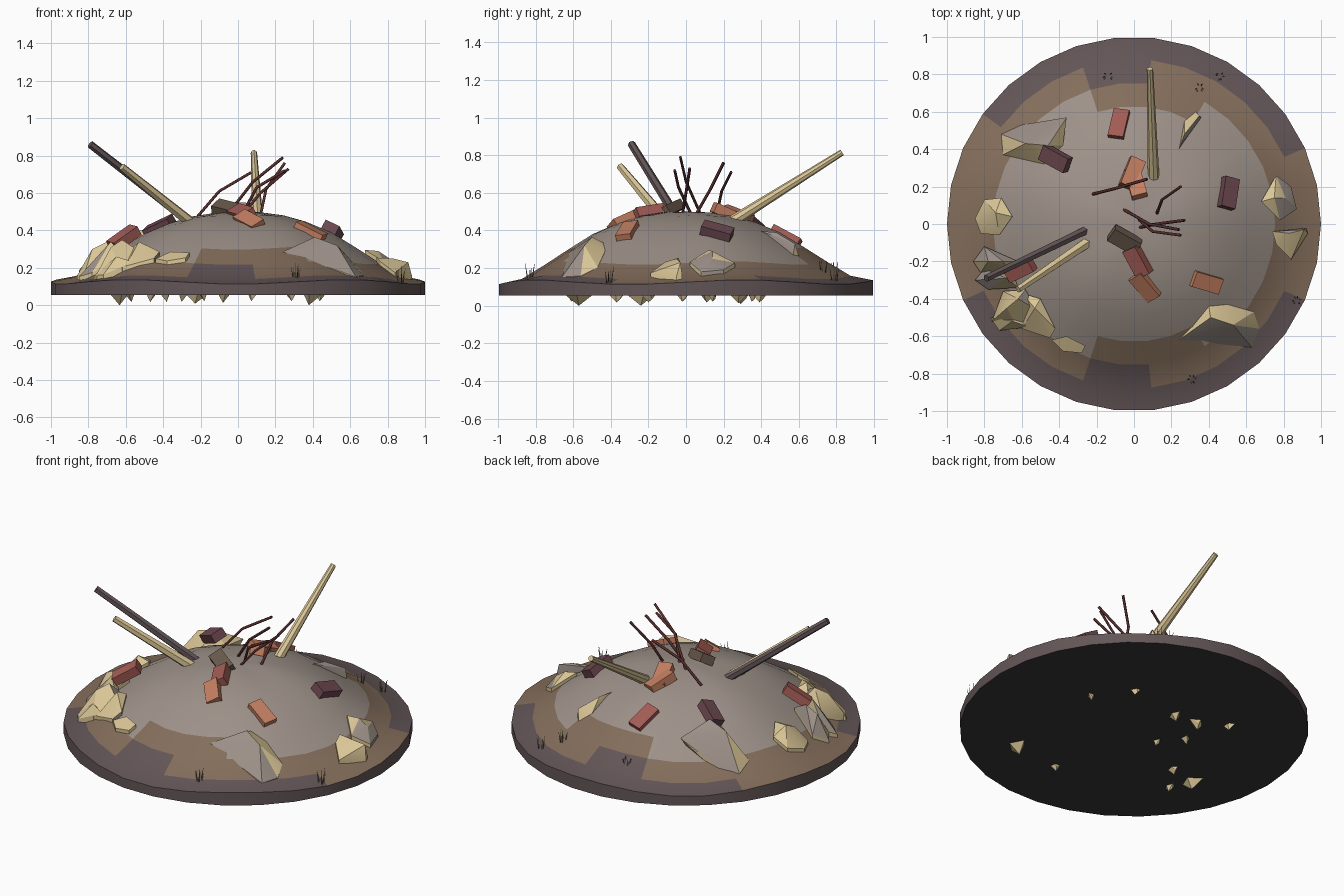
import bpy, bmesh, math, random
from mathutils import Vector, Quaternion

random.seed(4)
if "Cube" in bpy.data.objects:
    bpy.data.objects.remove(bpy.data.objects["Cube"])


def material(name, *rgb):
    mat = bpy.data.materials.new(name)
    mat.use_nodes = True
    mat.diffuse_color = (*rgb, 1)
    mat.node_tree.nodes["Principled BSDF"].inputs["Base Color"].default_value = (*rgb, 1)
    return mat


taupe = material("taupe dust", .34, .285, .25)
brown = material("brown earth", .23, .155, .105)
dark = material("dark purple grey", .125, .092, .095)
black = material("underside charcoal", .045, .04, .038)
cream = material("cream stone", .71, .57, .31)
red = material("red brick", .36, .105, .09)
orange = material("orange brick", .55, .21, .12)
purple = material("purple brick", .15, .065, .08)
umber = material("umber brick", .14, .10, .07)
rust = material("rusty iron", .10, .028, .028)


def finish(name, bm, mats, smooth=None):
    """Turn a bmesh into a named object with its materials and shading."""
    bmesh.ops.recalc_face_normals(bm, faces=bm.faces)
    mesh = bpy.data.meshes.new(name)
    bm.to_mesh(mesh)
    bm.free()
    for mat in mats:
        mesh.materials.append(mat)
    obj = bpy.data.objects.new(name, mesh)
    bpy.context.collection.objects.link(obj)
    if smooth:
        bpy.ops.object.select_all(action='DESELECT')
        bpy.context.view_layer.objects.active = obj
        obj.select_set(True)
        bpy.ops.object.shade_smooth_by_angle(angle=math.radians(smooth))
    return obj


# Mound profile: radius and height, from the top outwards
PROFILE = [(0, .5), (.12, .495), (.25, .475), (.37, .44), (.5, .385),
           (.63, .305), (.755, .225), (.88, .15), (1, .125)]
SIDES = 30


def ground(x, y):
    """Height of the mound at a point."""
    r = min(math.hypot(x, y), .999)
    for (r0, z0), (r1, z1) in zip(PROFILE, PROFILE[1:]):
        if r <= r1:
            wave = math.sin(5 * math.atan2(y, x)) * .012 * r
            return z0 + (z1 - z0) * (r - r0) / (r1 - r0) + .015 * x * (1 - r) + wave


def band_material(ring, sector):
    """Soil colour of a mound face: taupe heart, brown band, dark edge."""
    if ring == 5:
        return 1 if sector in (5, 6, 7, 8, 21, 22, 23, 24) else 0
    if ring == 6:
        return 2 if sector in (7, 8, 21, 22) else 1
    if ring == 7:
        return 1 if sector in (0, 1, 28, 29) or 12 <= sector <= 16 else 2
    return 0


# Mound
bm = bmesh.new()
apex = bm.verts.new((0, 0, ground(0, 0)))
rings = []
for r, z in PROFILE[1:]:
    ring = []
    for k in range(SIDES):
        a = math.tau * k / SIDES
        x, y = r * math.cos(a), r * math.sin(a)
        ring.append(bm.verts.new((x, y, ground(x, y))))
    rings.append(ring)
base = [bm.verts.new((v.co.x, v.co.y, .055)) for v in rings[-1]]
for k in range(SIDES):
    n = (k + 1) % SIDES
    bm.faces.new((apex, rings[0][k], rings[0][n]))
    for i in range(len(rings) - 1):
        face = bm.faces.new((rings[i][k], rings[i + 1][k], rings[i + 1][n], rings[i][n]))
        face.material_index = band_material(i + 1, k)
    bm.faces.new((rings[-1][k], base[k], base[n], rings[-1][n])).material_index = 2
bm.faces.new(base).material_index = 3
finish("rubble_mound", bm, [taupe, brown, dark, black], 40)


def hull(name, points, grey_side):
    """Convex chunk; facets turned towards grey_side are dusty."""
    bm = bmesh.new()
    for p in points:
        bm.verts.new(p)
    out = bmesh.ops.convex_hull(bm, input=bm.verts)
    loose = [v for v in bm.verts if not v.link_faces]
    bmesh.ops.delete(bm, geom=loose, context='VERTS')
    bmesh.ops.recalc_face_normals(bm, faces=bm.faces)
    if grey_side:
        d = Vector(grey_side).normalized()
        for f in bm.faces:
            f.material_index = int(f.normal.dot(d) > .72)
    finish(name, bm, [cream, taupe], 25)


def stone(name, outline, peaks, grey_side=None, lift=.02):
    """Stone bedded in the mound: outline on the ground plus raised peaks."""
    points = list(peaks)
    for x, y in outline:
        points += [(x, y, ground(x, y) - .04), (x, y, ground(x, y) + lift)]
    hull(name, points, grey_side)


# Stones
stone("front_boulder", [(.24, -.62), (.4, -.44), (.5, -.43), (.64, -.47), (.67, -.56), (.63, -.66)],
      [(.41, -.5, .365), (.3, -.57, .31), (.53, -.54, .32)], (.6, -.8, .25), 0)
stone("back_boulder", [(-.71, .48), (-.6, .53), (-.39, .52), (-.38, .42), (-.48, .32), (-.7, .37)],
      [(-.46, .42, .42), (-.58, .43, .38), (-.36, .57, .33)], (-.1, .6, .7), 0)
stone("left_stone", [(-.85, .03), (-.8, .13), (-.71, .14), (-.65, .04), (-.72, -.06), (-.82, -.05)],
      [(-.74, .06, .32)])
stone("left_slab_upper", [(-.86, -.2), (-.8, -.12), (-.62, -.2), (-.66, -.27), (-.82, -.26)],
      [(-.7, -.2, .34), (-.78, -.2, .3)], (-.3, .6, .6))
stone("left_slab_lower", [(-.85, -.3), (-.8, -.24), (-.64, -.28), (-.62, -.34), (-.78, -.35)],
      [(-.68, -.29, .34)], (-.8, -.1, .5))
stone("corner_slab", [(-.76, -.52), (-.7, -.36), (-.58, -.35), (-.52, -.46), (-.62, -.56)],
      [(-.62, -.4, .35), (-.68, -.45, .31)], (.8, .2, .5))
stone("corner_boulder", [(-.6, -.37), (-.5, -.4), (-.42, -.56), (-.45, -.61), (-.6, -.56)],
      [(-.53, -.45, .34), (-.49, -.53, .29)], (.5, -.7, .4))
stone("corner_chip", [(-.77, -.5), (-.62, -.5), (-.56, -.55), (-.72, -.57)],
      [(-.65, -.52, .26)])
stone("front_chip", [(-.44, -.62), (-.36, -.6), (-.26, -.65), (-.28, -.69), (-.38, -.68)],
      [(-.35, -.64, .26)])
stone("right_stone", [(.68, .12), (.76, .26), (.84, .2), (.87, .08), (.78, .02)],
      [(.75, .14, .29), (.81, .14, .25)], (.8, -.2, .4))
stone("right_chip", [(.74, -.04), (.92, -.02), (.93, -.05), (.84, -.19), (.76, -.11)],
      [(.83, -.05, .25), (.91, -.03, .23)], (.2, .8, .5))
stone("back_shard", [(.24, .4), (.27, .55), (.33, .6), (.36, .57)],
      [(.27, .48, .39), (.35, .58, .33)], (.9, -.2, .3), 0)

# Rubble tips poking through the underside: position and half width
TIPS = [(.4, -.57, .09), (.08, -.61, .04), (.44, .14, .04), (.28, .35, .04), (-.07, .28, .06),
        (-.22, .29, .07), (-.29, .11, .05), (-.19, -.02, .04), (-.39, .39, .05),
        (-.46, -.2, .05), (-.64, -.24, .09), (-.58, -.37, .05)]
for i, (x, y, w) in enumerate(TIPS):
    turn = random.uniform(0, math.tau)
    points = [(x + w * math.cos(turn + a) * s, y + w * math.sin(turn + a) * s, .07)
              for a, s in ((0, 1), (1.5, .6), (3, 1), (4.6, .7))]
    points += [(x + w * random.uniform(-.3, .3), y, max(0, .04 - w * .45)),
               (x, y + w * .4, .035)]
    hull(f"underside_tip_{i}", points, None)


def rod(name, start, end, r0, r1, mat, sides):
    """Tapered prism between two points."""
    start, end = Vector(start), Vector(end)
    axis = end - start
    bm = bmesh.new()
    bmesh.ops.create_cone(bm, cap_ends=True, segments=sides, radius1=r0, radius2=r1,
                          depth=axis.length)
    bmesh.ops.rotate(bm, verts=bm.verts, cent=(0, 0, 0),
                     matrix=axis.to_track_quat('Z', 'Y').to_matrix())
    bmesh.ops.translate(bm, verts=bm.verts, vec=(start + end) / 2)
    return finish(name, bm, [mat])


# Timber beams
rod("charred_beam", (-.25, -.03, .44), (-.79, -.29, .86), .025, .021, dark, 6)
rod("short_beam", (-.25, -.1, .44), (-.62, -.35, .74), .031, .02, cream, 6)
rod("long_beam", (.105, .25, .45), (.085, .83, .815), .031, .017, cream, 8)


def brick(name, x, y, z, yaw, mat, tilt=0, roll=0):
    """Brick lying on the slope, turned by yaw and tipped by tilt and roll."""
    e = .05
    normal = Vector((ground(x - e, y) - ground(x + e, y),
                     ground(x, y - e) - ground(x, y + e), 2 * e))
    turn = Vector((0, 0, 1)).rotation_difference(normal)
    for axis, angle in (((0, 0, 1), yaw), ((0, 1, 0), tilt), ((1, 0, 0), roll)):
        turn = turn @ Quaternion(axis, math.radians(angle))
    bm = bmesh.new()
    bmesh.ops.create_cube(bm, size=1)
    bmesh.ops.scale(bm, verts=bm.verts, vec=(.165, .085, .055))
    bmesh.ops.rotate(bm, verts=bm.verts, cent=(0, 0, 0), matrix=turn.to_matrix())
    bmesh.ops.translate(bm, verts=bm.verts, vec=(x, y, z))
    finish(name, bm, [mat])


# Bricks
brick("back_red_brick", -.08, .53, .365, 80, red)
brick("top_orange_brick", -.01, .27, .48, 70, orange, 8, 15)
brick("top_orange_brick_2", .01, .22, .49, 105, orange, 15)
brick("right_purple_brick", .505, .165, .395, 78, purple)
brick("top_umber_brick", -.05, -.085, .51, -30, umber, 12, 25)
brick("front_red_brick", .02, -.2, .49, -62, red, 0, 25)
brick("front_orange_brick", .06, -.33, .445, -52, orange, 5, 20)
brick("right_orange_brick", .385, -.31, .39, -18, orange)
brick("left_red_brick", -.61, -.24, .36, 25, red, 0, 12)
brick("back_purple_brick", -.42, .35, .42, -30, purple, 8, 30)

# Bent iron bars
BARS = [((-.22, .16, .47), (-.1, .19, .61), (.07, .24, .71)),
        ((.12, .05, .48), (.15, .13, .62), (.25, .2, .76)),
        ((-.06, .08, .48), (.08, 0, .66), (.24, -.03, .79)),
        ((.02, -.02, .48), (.12, 0, .6), (.27, .02, .73)),
        ((.02, .03, .48), (.1, -.04, .63), (.25, -.06, .72))]
for i, path in enumerate(BARS):
    curve = bpy.data.curves.new(f"iron_bar_{i}", 'CURVE')
    curve.dimensions = '3D'
    curve.bevel_depth = .008
    curve.bevel_resolution = 1
    curve.use_fill_caps = True
    spline = curve.splines.new('POLY')
    spline.points.add(len(path) - 1)
    for point, co in zip(spline.points, path):
        point.co = (*co, 1)
    curve.materials.append(rust)
    bpy.context.collection.objects.link(bpy.data.objects.new(f"iron_bar_{i}", curve))

# Dry grass tufts
for i, (x, y, h) in enumerate([(.31, -.83, .08), (.87, -.41, .09), (.35, .73, .07),
                               (.46, .79, .08), (-.14, .79, .03)]):
    for j in range(6):
        a = math.tau * j / 6 + random.uniform(-.4, .4)
        dx, dy, z = .012 * math.cos(a), .012 * math.sin(a), ground(x, y)
        rod(f"grass_{i}_{j}", (x + dx, y + dy, z - .02),
            (x + 2.2 * dx, y + 2.2 * dy, z + h * random.uniform(.6, 1)),
            .004, .001, (cream, umber)[j % 2], 3)
